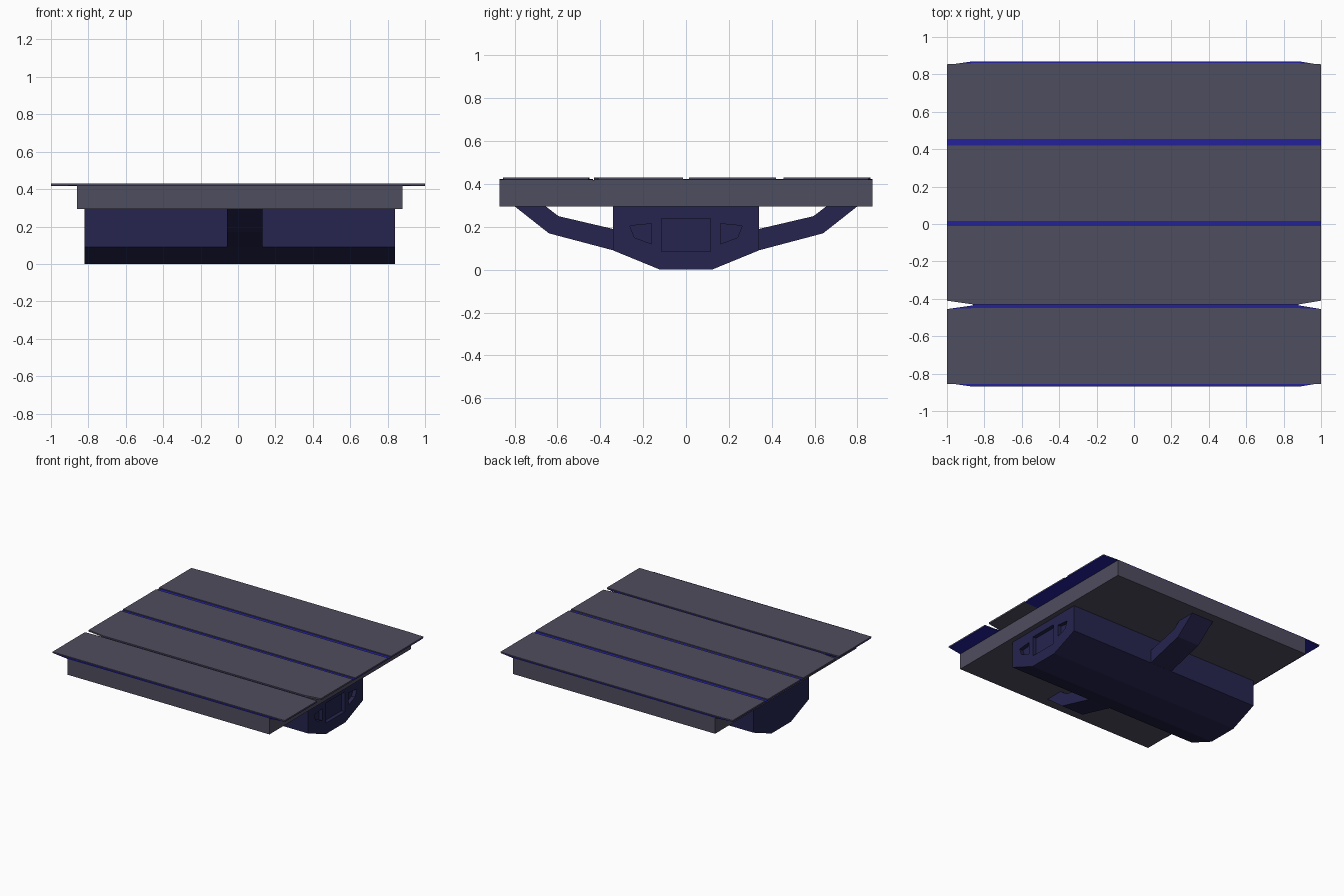
import bpy
import bmesh

cube = bpy.data.objects.get("Cube")
if cube:
    bpy.data.objects.remove(cube, do_unlink=True)


def material(name, rgb):
    m = bpy.data.materials.new(name)
    m.use_nodes = True
    m.diffuse_color = (*rgb, 1)
    m.node_tree.nodes["Principled BSDF"].inputs["Base Color"].default_value = (*rgb, 1)
    return m


grey = material("slate grey", (0.078, 0.074, 0.112))
blue = material("bright blue", (0.017, 0.015, 0.33))
navy = material("dark navy", (0.019, 0.018, 0.078))


def prism(name, points, axis, low, high, *mats):
    """Extrude a 2D outline along x (outline in y, z) or z (outline in x, y)."""
    bm = bmesh.new()
    place = (lambda a, b: (low, a, b)) if axis == "x" else (lambda a, b: (a, b, low))
    face = bm.faces.new([bm.verts.new(place(a, b)) for a, b in points])
    new = bmesh.ops.extrude_face_region(bm, geom=[face])["geom"]
    shift = (high - low, 0, 0) if axis == "x" else (0, 0, high - low)
    bmesh.ops.translate(bm, vec=shift, verts=[v for v in new if isinstance(v, bmesh.types.BMVert)])
    bmesh.ops.recalc_face_normals(bm, faces=bm.faces)
    mesh = bpy.data.meshes.new(name)
    bm.to_mesh(mesh)
    bm.free()
    for m in mats:
        mesh.materials.append(m)
    obj = bpy.data.objects.new(name, mesh)
    bpy.context.collection.objects.link(obj)
    return obj


def mirrored(half):
    return half + [(-a, b) for a, b in reversed(half)]


def sheet(y0, y1, cut0, cut1):
    """Wide plate outline whose long edges can draw in towards the ends."""
    return [(-1, y0 + cut0), (-0.86, y0), (0.88, y0), (1, y0 + cut0),
            (1, y1 - cut1), (0.88, y1), (-0.86, y1), (-1, y1 - cut1)]


# Deck: grey sides, blue top
deck = prism("deck", [(-0.86, -0.87), (0.88, -0.87), (0.88, 0.87), (-0.86, 0.87)],
             "z", 0.295, 0.42, grey, blue)
for p in deck.data.polygons:
    if p.normal.z > 0.5:
        p.material_index = 1

# Thin backing under the roof panels
prism("front_backing", sheet(-0.87, -0.435, 0.02, 0.02), "z", 0.418, 0.423, blue)
prism("middle_backing", sheet(-0.43, -0.01, 0.02, 0), "z", 0.418, 0.423, grey)
prism("rear_backing", sheet(-0.015, 0.87, 0, 0.02), "z", 0.418, 0.423, blue)

# Four roof panels with narrow gaps
for name, y0, y1, c0, c1 in (("front", -0.855, -0.45, 0, 0.005),
                             ("mid_front", -0.43, -0.015, 0.02, 0),
                             ("mid_rear", 0.015, 0.42, 0, 0),
                             ("rear", 0.455, 0.86, 0, 0.006)):
    prism(name + "_panel", sheet(y0, y1, c0, c1), "z", 0.423, 0.43, grey)

# Hull hanging below the deck
hull = prism("hull", mirrored([(0.34, 0.296), (0.34, 0.09), (0.12, 0)]),
             "x", -0.82, 0.84, navy)

# Recessed door and two windows in the +x end
window = [(0.16, 0.215), (0.262, 0.205), (0.24, 0.15), (0.16, 0.12)]
recesses = [mirrored([(0.115, 0.24), (0.115, 0.085)]), window, [(-y, z) for y, z in window]]
bpy.context.view_layer.objects.active = hull
for outline in recesses:
    cutter = prism("recess_cutter", outline, "x", 0.81, 0.9, navy)
    cutter.hide_render = True
    mod = hull.modifiers.new("recess", "BOOLEAN")
    mod.operation = "DIFFERENCE"
    mod.solver = "EXACT"
    mod.object = cutter
    bpy.ops.object.modifier_apply(modifier=mod.name)
    bpy.data.objects.remove(cutter, do_unlink=True)

# Bent support arms on both long sides
arm = [(0.33, 0.088), (0.64, 0.17), (0.80, 0.296), (0.655, 0.296), (0.595, 0.25), (0.33, 0.188)]
for side, s in (("rear", 1), ("front", -1)):
    prism(side + "_arm", [(s * y, z) for y, z in arm], "x", -0.06, 0.13, navy)
